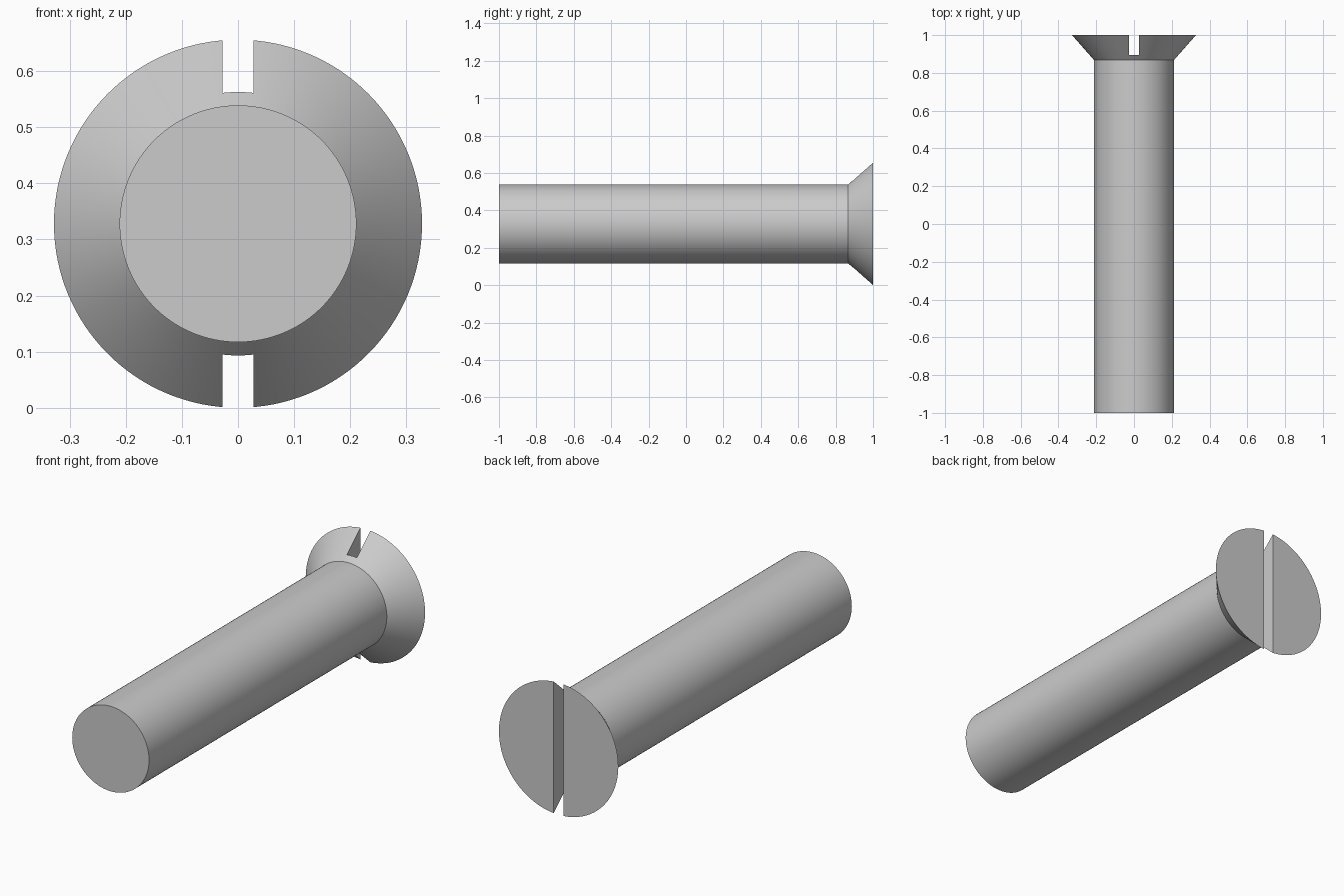
import bpy, bmesh, math
from mathutils import Matrix, Vector

cube = bpy.data.objects.get("Cube")
if cube:
    bpy.data.objects.remove(cube, do_unlink=True)

SEGMENTS = 128
HEAD_R, SHANK_R = 0.328, 0.211
NECK_Y, SLOT_Y = 0.867, 0.894
SLOT_W = 0.055
AXIS_Z = HEAD_R

steel = bpy.data.materials.new("plain_steel_grey")
steel.use_nodes = True
steel.diffuse_color = (0.6, 0.6, 0.6, 1)
steel.node_tree.nodes["Principled BSDF"].inputs["Base Color"].default_value = (0.6, 0.6, 0.6, 1)


def mesh_object(name, bm):
    bmesh.ops.recalc_face_normals(bm, faces=bm.faces)
    mesh = bpy.data.meshes.new(name)
    bm.to_mesh(mesh)
    bm.free()
    mesh.materials.append(steel)
    obj = bpy.data.objects.new(name, mesh)
    bpy.context.collection.objects.link(obj)
    return obj


def lathe(name, profile):
    """Turn (radius, y) points around the screw axis and cap both ends."""
    bm = bmesh.new()
    rings = []
    for r, y in profile:
        angles = [2 * math.pi * i / SEGMENTS for i in range(SEGMENTS)]
        rings.append([bm.verts.new((r * math.cos(a), y, AXIS_Z + r * math.sin(a))) for a in angles])
    for a, b in zip(rings, rings[1:]):
        for i in range(SEGMENTS):
            j = (i + 1) % SEGMENTS
            bm.faces.new((a[i], a[j], b[j], b[i]))
    bm.faces.new(rings[0])
    bm.faces.new(rings[-1])
    return mesh_object(name, bm)


# Shank and countersunk head as one turned body
screw = lathe("countersunk_screw", [(SHANK_R, -1), (SHANK_R, NECK_Y), (HEAD_R, 1)])

# Driver slot cut straight across the head
bm = bmesh.new()
depth = 0.2
bmesh.ops.create_cube(bm, size=1, matrix=Matrix.Translation(Vector((0, SLOT_Y + depth / 2, AXIS_Z)))
                      @ Matrix.Diagonal((SLOT_W, depth, 1, 1)))
cutter = mesh_object("slot_cutter", bm)
cutter.hide_render = True

cut = screw.modifiers.new("driver_slot", 'BOOLEAN')
cut.operation = 'DIFFERENCE'
cut.solver = 'EXACT'
cut.object = cutter

bpy.ops.object.select_all(action='DESELECT')
screw.select_set(True)
bpy.context.view_layer.objects.active = screw
bpy.ops.object.modifier_apply(modifier=cut.name)
bpy.data.objects.remove(cutter, do_unlink=True)
bpy.ops.object.shade_smooth_by_angle(angle=math.radians(30))
